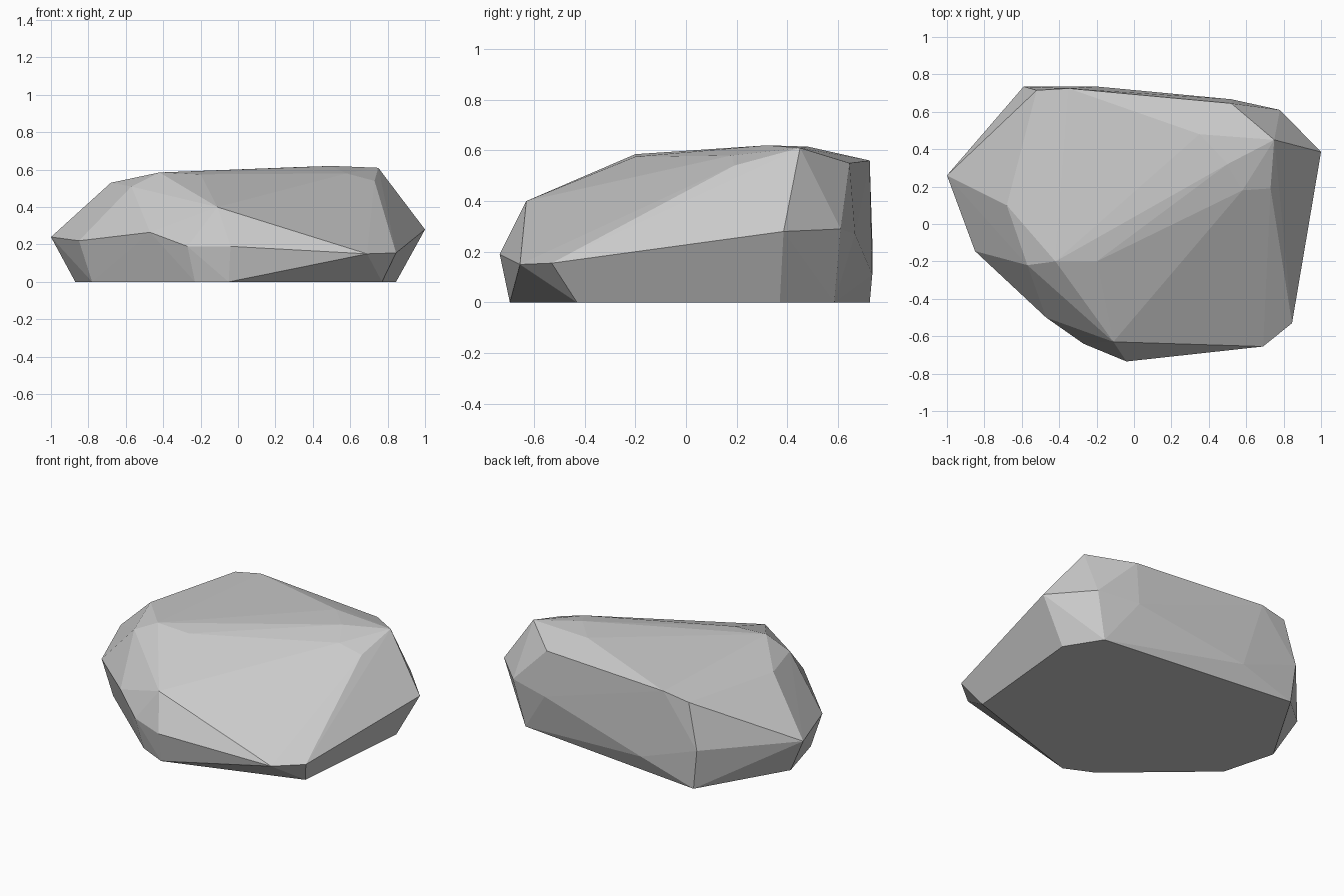
import bpy, bmesh, math

# Corner points of the stone, grouped by level
base = [(0.77, -0.43), (0.845, 0.37), (0.71, 0.585), (-0.56, 0.725), (-0.87, 0.2),
        (-0.78, -0.13), (-0.23, -0.61), (-0.05, -0.695)]
girdle = [(0.69, -0.655, 0.15), (0.845, -0.53, 0.155), (1, 0.385, 0.28), (0.78, 0.61, 0.29),
          (0.52, 0.667, 0.27), (-0.2, 0.735, 0.11), (-0.59, 0.735, 0.25), (-1, 0.26, 0.24),
          (-0.85, -0.145, 0.22), (-0.47, -0.5, 0.265), (-0.27, -0.64, 0.19), (-0.04, -0.735, 0.19)]
crown = [(-0.11, -0.63, 0.4), (-0.2, -0.2, 0.575), (-0.42, -0.2, 0.585), (-0.57, -0.22, 0.51),
         (-0.68, 0.1, 0.53), (-0.52, 0.715, 0.53), (-0.35, 0.725, 0.56), (0.52, 0.645, 0.55),
         (0.75, 0.45, 0.61), (0.73, 0.19, 0.54), (0.58, 0.18, 0.58), (0.5, 0.32, 0.62),
         (0.35, 0.48, 0.615)]

# Faceted boulder: convex skin over the corner points
bm = bmesh.new()
for p in [(x, y, 0) for x, y in base] + girdle + crown:
    bm.verts.new(p)
res = bmesh.ops.convex_hull(bm, input=bm.verts[:])
loose = [v for v in bm.verts if not v.link_faces]
bmesh.ops.delete(bm, geom=loose, context='VERTS')
# Merge the flat underside into one face
bmesh.ops.dissolve_limit(bm, angle_limit=math.radians(1), verts=bm.verts[:], edges=bm.edges[:])
bmesh.ops.recalc_face_normals(bm, faces=bm.faces[:])
mesh = bpy.data.meshes.new("boulder")
bm.to_mesh(mesh)
bm.free()
rock = bpy.data.objects.new("boulder", mesh)
bpy.context.collection.objects.link(rock)
